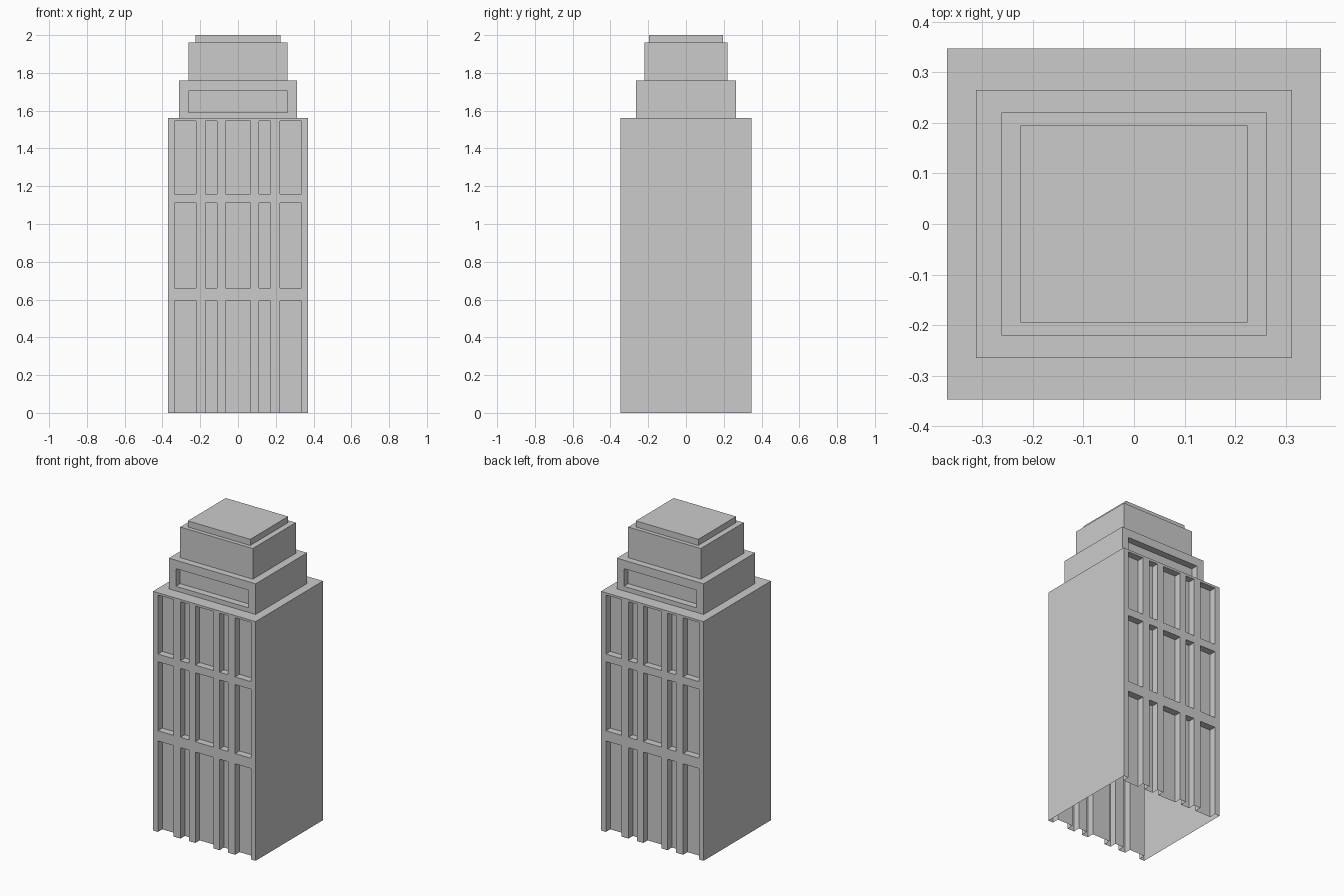
import bpy, bmesh

if "Cube" in bpy.data.objects:
    bpy.data.objects.remove(bpy.data.objects["Cube"])

DEPTH = 0.045


def wall(bm, hx, hy, z0, z1, columns, rows):
    """Front and back walls, with panel cells pushed inwards."""
    xs = sorted({-hx, hx, *[v for c in columns for v in c]})
    zs = sorted({z0, z1, *[v for r in rows for v in r]})
    for side in (-1, 1):
        def quad(*pts):
            # side * x turns the front wall into the back wall
            bm.faces.new([bm.verts.new((-side * x, side * y, z)) for x, y, z in pts])
        for a, b in zip(xs, xs[1:]):
            for c, d in zip(zs, zs[1:]):
                panel = (a, b) in columns and (c, d) in rows
                y = hy - DEPTH if panel else hy
                quad((a, y, c), (b, y, c), (b, y, d), (a, y, d))
                if panel:
                    quad((a, hy, c), (a, y, c), (a, y, d), (a, hy, d))
                    quad((b, y, c), (b, hy, c), (b, hy, d), (b, y, d))
                    quad((a, y, d), (b, y, d), (b, hy, d), (a, hy, d))
                    if c > 0:  # ground-level recesses stay open below
                        quad((a, hy, c), (b, hy, c), (b, y, c), (a, y, c))


def tier(name, hx, hy, z0, z1, inner=None, columns=(), rows=()):
    """Hollow storey block, roofed with a ledge around the next tier."""
    bm = bmesh.new()
    wall(bm, hx, hy, z0, z1, columns, rows)

    def face(pts):
        bm.faces.new([bm.verts.new(p) for p in pts])
    for s in (-1, 1):
        face([(s * hx, -s * hy, z0), (s * hx, s * hy, z0),
              (s * hx, s * hy, z1), (s * hx, -s * hy, z1)])
    corners = [(-1, -1), (1, -1), (1, 1), (-1, 1)]
    outer = [(hx * i, hy * j, z1) for i, j in corners]
    if inner:
        ring = [(inner[0] * i, inner[1] * j, z1) for i, j in corners]
        for k in range(4):
            n = (k + 1) % 4
            face([outer[k], outer[n], ring[n], ring[k]])
    else:
        face(outer)
    bmesh.ops.remove_doubles(bm, verts=bm.verts, dist=1e-5)
    mesh = bpy.data.meshes.new(name)
    bm.to_mesh(mesh)
    bm.free()
    obj = bpy.data.objects.new(name, mesh)
    bpy.context.collection.objects.link(obj)


# Main block with five columns and three rows of recessed panels
half = [(0.11, 0.172), (0.222, 0.335)]
columns = [(-0.065, 0.065)] + half + [(-b, -a) for a, b in half]
rows = [(0.0, 0.593), (0.66, 1.11), (1.16, 1.545)]
tier("main_block", 0.37, 0.347, 0.0, 1.56, (0.313, 0.265), columns, rows)

# Stepped crown
tier("lower_setback", 0.313, 0.265, 1.56, 1.76, (0.262, 0.221),
     [(-0.263, 0.263)], [(1.59, 1.705)])
tier("upper_setback", 0.262, 0.221, 1.76, 1.96, (0.225, 0.195))
tier("roof_cap", 0.225, 0.195, 1.96, 2.0)
